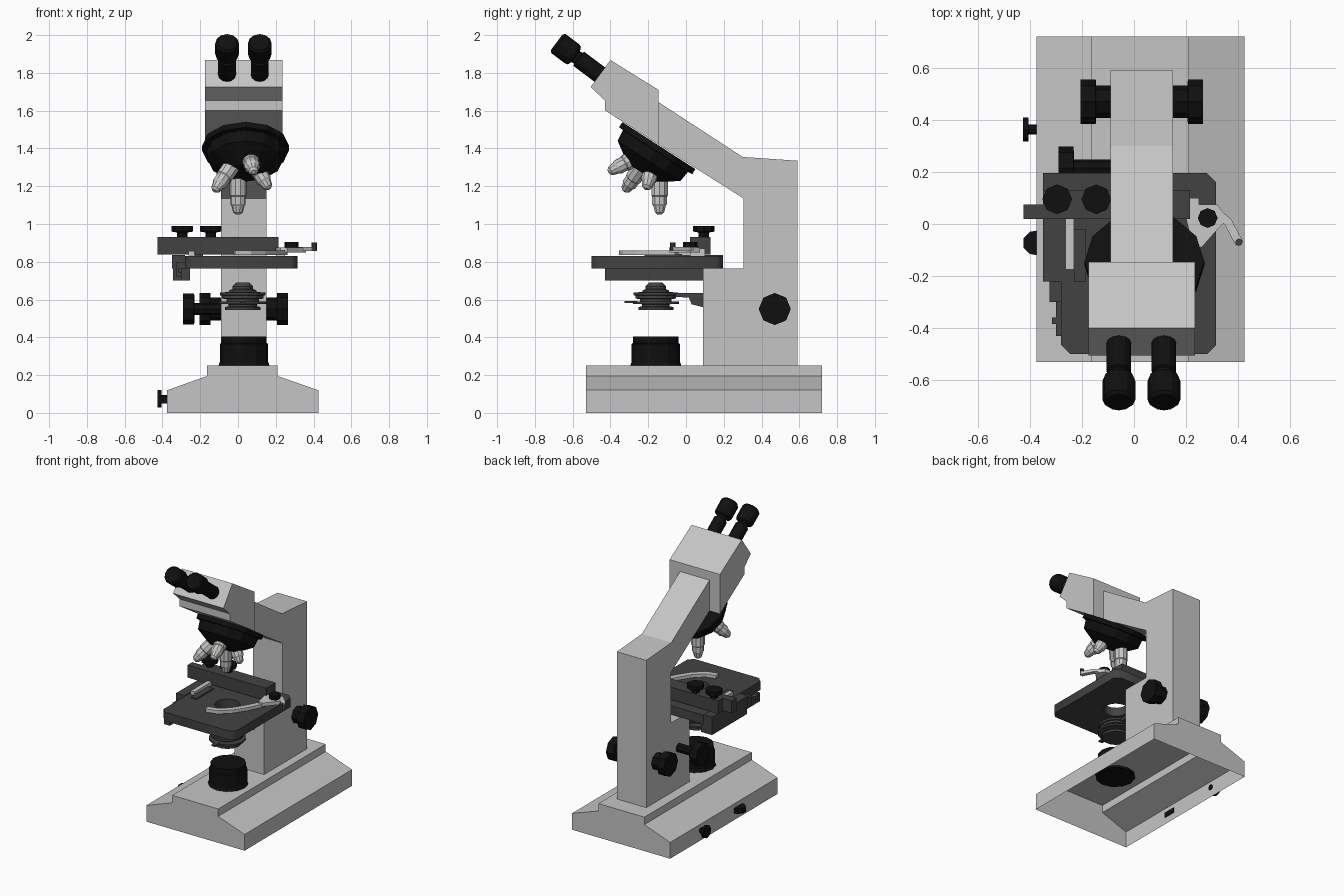
import bpy, bmesh, math
from mathutils import Vector

if "Cube" in bpy.data.objects:
    bpy.data.objects.remove(bpy.data.objects["Cube"])


def material(name, r, g, b):
    m = bpy.data.materials.new(name)
    m.diffuse_color = (r, g, b, 1)
    m.use_nodes = True
    m.node_tree.nodes["Principled BSDF"].inputs["Base Color"].default_value = m.diffuse_color
    return m


GREY = material("light_grey_paint", 0.56, 0.56, 0.56)
DARK = material("dark_grey_metal", 0.055, 0.055, 0.055)
BLACK = material("black_plastic", 0.005, 0.005, 0.005)
SILVER = material("silver_metal", 0.58, 0.58, 0.57)


def finish(name, bm, mat):
    bmesh.ops.recalc_face_normals(bm, faces=bm.faces)
    me = bpy.data.meshes.new(name)
    bm.to_mesh(me)
    bm.free()
    me.materials.append(mat)
    ob = bpy.data.objects.new(name, me)
    bpy.context.collection.objects.link(ob)
    return ob


def prism(name, pts, axis, lo, hi, mat, open_edge=None):
    """Extrude a 2D outline along x, y or z."""
    bm = bmesh.new()

    def put(p, t):
        a, b = p
        return bm.verts.new({"x": (t, a, b), "y": (a, t, b), "z": (a, b, t)}[axis])
    one = [put(p, lo) for p in pts]
    two = [put(p, hi) for p in pts]
    bm.faces.new(one)
    bm.faces.new(two)
    n = len(pts)
    for i in range(n):
        if i != open_edge:
            j = (i + 1) % n
            bm.faces.new((one[i], one[j], two[j], two[i]))
    return finish(name, bm, mat)


def box(name, x0, x1, y0, y1, z0, z1, mat):
    return prism(name, [(x0, y0), (x1, y0), (x1, y1), (x0, y1)], "z", z0, z1, mat)


def lathe(name, start, direction, profile, mat, sides=8):
    """Turn (radius, distance) steps around an axis."""
    d = Vector(direction).normalized()
    q = d.to_track_quat("Z", "Y")
    bm = bmesh.new()
    rings = []
    for r, h in profile:
        rings.append([bm.verts.new(Vector(start) + q @ Vector(
            (r * math.cos(math.tau * i / sides), r * math.sin(math.tau * i / sides), h)))
            for i in range(sides)])
    bm.faces.new(rings[0])
    bm.faces.new(rings[-1])
    for a, b in zip(rings, rings[1:]):
        for i in range(sides):
            j = (i + 1) % sides
            bm.faces.new((a[i], a[j], b[j], b[i]))
    return finish(name, bm, mat)


def strip(name, path, width, z0, z1, mat):
    """Flat strip following a path seen from above."""
    left, right = [], []
    for i, p in enumerate(path):
        t = Vector(path[min(i + 1, len(path) - 1)]) - Vector(path[max(i - 1, 0)])
        n = Vector((-t.y, t.x)).normalized() * width / 2
        left.append(tuple(Vector(p) + n))
        right.append(tuple(Vector(p) - n))
    return prism(name, left + right[::-1], "z", z0, z1, mat)


# Base: hollow shell, open underneath
prism("base", [(-.375, 0), (-.375, .12), (-.165, .195), (-.165, .25), (.21, .25),
               (.21, .195), (.425, .12), (.425, 0)], "y", -.53, .72, GREY, open_edge=7)

# Arm and head
prism("arm", [(.09, .25), (.59, .25), (.59, 1.335), (.30, 1.355), (-.145, 1.645),
              (-.145, 1.42), (.305, 1.135), (.305, .765), (.09, .765)], "x", -.09, .15, GREY)
prism("head", [(-.145, 1.42), (-.145, 1.71), (-.40, 1.868), (-.505, 1.725),
               (-.43, 1.655), (-.43, 1.602)], "x", -.175, .235, GREY)

# Eyepieces
for side, x in (("left", -.058), ("right", .115)):
    lathe("eyepiece_" + side, (x, -.435, 1.775), (0, -.8, .6),
          [(.047, 0), (.047, .165), (.036, .17), (.036, .185), (.058, .195),
           (.063, .21), (.063, .30), (.052, .312)], BLACK, 12)

# Nosepiece
lathe("nosepiece", (.04, -.15, 1.405), (0, -.54, -.84),
      [(.23, -.012), (.23, .02), (.205, .022), (.197, .085), (.09, .157)], BLACK, 12)

# Objectives
for name, a, b in (("long", (0, -.14, 1.28), (0, -.14, 1.05)),
                   ("left", (-.02, -.22, 1.325), (-.125, -.325, 1.175)),
                   ("right", (.085, -.175, 1.32), (.165, -.21, 1.185)),
                   ("front", (.06, -.25, 1.36), (.083, -.41, 1.275))):
    v = Vector(b) - Vector(a)
    L = v.length
    lathe("objective_" + name, a, v,
          [(.046, 0), (.046, L - .1), (.041, L - .095), (.041, L - .055),
           (.034, L - .045), (.026, L - .012), (.012, L)], SILVER, 10)

# Stage plate with a light hole
cu = bpy.data.curves.new("stage", "CURVE")
cu.dimensions = "2D"
cu.fill_mode = "BOTH"
cu.extrude = .0325
c = .035
outline = [(-.28 + c, -.5), (.315 - c, -.5), (.315, -.5 + c), (.315, .195 - c),
           (.315 - c, .195), (-.28, .195), (-.28, -.5 + c)]
hole = [(.025 + .085 * math.cos(math.tau * i / 16), -.16 + .085 * math.sin(math.tau * i / 16))
        for i in range(16)]
for pts in (outline, hole):
    sp = cu.splines.new("POLY")
    sp.points.add(len(pts) - 1)
    for p, (x, y) in zip(sp.points, pts):
        p.co = (x, y, 0, 1)
    sp.use_cyclic_u = True
cu.materials.append(DARK)
stage = bpy.data.objects.new("stage", cu)
stage.location.z = .7975
bpy.context.collection.objects.link(stage)
bpy.context.view_layer.objects.active = stage
stage.select_set(True)
bpy.ops.object.convert(target="MESH")

# Stage drive rail on the left
box("rail_outer", -.35, -.28, -.22, .195, .765, .835, DARK)
box("rail_lower", -.345, -.255, -.22, .19, .70, .765, DARK)
box("rail_inner", -.30, -.255, -.43, -.22, .70, .765, DARK)
box("rail_step", -.325, -.28, -.30, -.22, .72, .80, DARK)
lathe("rail_screw", (-.30, -.22, .745), (0, -1, 0), [(.022, 0), (.022, .02)], BLACK)
box("rail_tip", -.315, -.28, -.385, -.36, .74, .765, DARK)

# Slide carrier bar and its two screws
box("carrier_bar", -.35, .215, .02, .13, .838, .93, DARK)
box("carrier_tongue", -.425, -.35, .02, .075, .838, .93, DARK)
for name, x in (("left", -.295), ("right", -.145)):
    lathe("carrier_screw_" + name, (x, .095, .925), (0, 0, 1),
          [(.028, 0), (.028, .03), (.057, .035), (.057, .065)], BLACK)

# Slide holder: fixed finger, hub and curved spring finger
strip("fixed_finger", [(-.247, .02), (-.247, -.175)], .032, .832, .858, SILVER)
strip("fixed_pad", [(-.207, -.02), (-.207, -.22)], .045, .831, .84, DARK)
prism("clip_hub", [(.2, .02), (.24, .075), (.32, .075), (.36, .02), (.33, -.01),
                   (.26, -.09), (.225, -.08)], "z", .85, .875, SILVER)
strip("clip_lever", [(.315, .045), (.36, .01), (.405, -.075)], .032, .857, .878, SILVER)
lathe("clip_peg", (.403, -.07, .86), (0, 0, 1), [(.014, 0), (.014, .043)], DARK)
lathe("clip_screw", (.283, .023, .87), (0, 0, 1), [(.038, 0), (.038, .035)], BLACK)
strip("spring_finger", [(-.02, -.335), (.06, -.315), (.13, -.25), (.185, -.165), (.245, -.05)],
      .04, .836, .86, SILVER)
box("clip_bracket", .2, .25, .02, .10, .83, .87, SILVER)

# Condenser under the stage
lathe("condenser", (.025, -.16, .545), (0, 0, 1),
      [(.095, 0), (.095, .016), (.075, .018), (.075, .03), (.125, .032), (.125, .044),
       (.085, .046), (.085, .058), (.11, .06), (.11, .076), (.12, .078), (.12, .092),
       (.075, .095), (.07, .105), (.055, .11), (.055, .125), (.035, .145)], DARK, 14)
prism("condenser_bracket", [(.09, .56), (.09, .635), (-.06, .635), (-.06, .615),
                            (.015, .61), (.03, .575)], "x", -.02, .07, DARK)
box("diaphragm_lever", .01, .04, -.325, -.26, .582, .592, DARK)

# Lamp housing on the base
lathe("lamp_housing", (.032, -.16, .235), (0, 0, 1),
      [(.135, 0), (.135, .015), (.128, .035), (.128, .13), (.12, .135), (.12, .17)], BLACK, 12)

# Focus knobs, both sides
for name, x, s in (("left", -.09, -1), ("right", .15, 1)):
    lathe("focus_knob_" + name, (x, .47, .55), (s, 0, 0),
          [(.062, 0), (.062, .055), (.085, .057), (.085, .115)], BLACK)
# Condenser height knob
lathe("condenser_knob", (-.09, .215, .55), (-1, 0, 0),
      [(.032, 0), (.032, .14), (.083, .142), (.083, .2)], BLACK)

# Brightness dial and power switch on the base side
lathe("brightness_dial", (-.37, .363, .075), (-1, 0, 0),
      [(.02, 0), (.02, .035), (.047, .036), (.047, .057)], BLACK)
prism("power_switch", [(-.37, -.12), (-.40, -.115), (-.425, -.09), (-.425, -.055),
                       (-.40, -.03), (-.37, -.025)], "z", .05, .088, BLACK)
